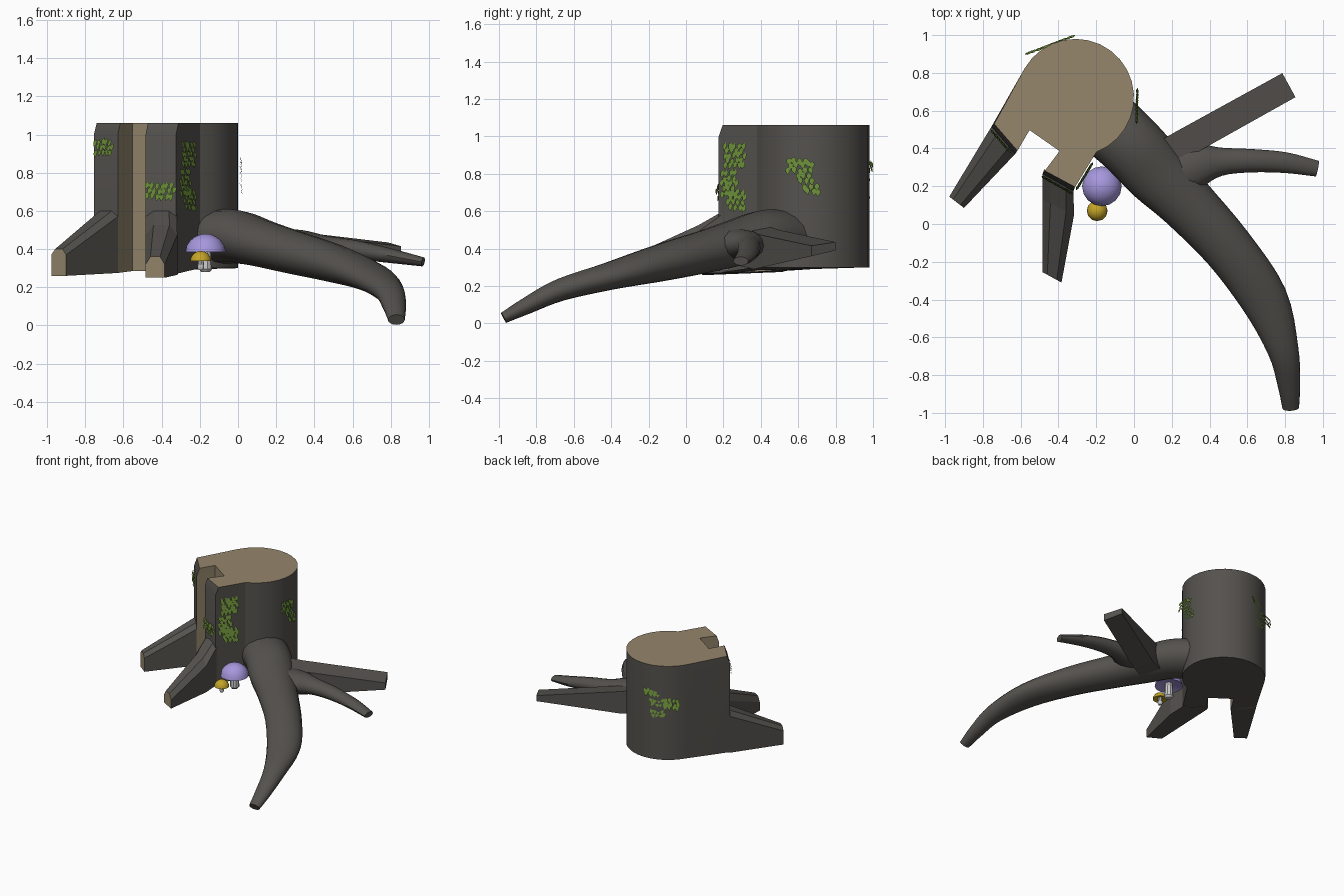
import bpy, bmesh, math, random
from mathutils import Vector

if "Cube" in bpy.data.objects:
    bpy.data.objects.remove(bpy.data.objects["Cube"])

random.seed(4)


def material(name, rgb):
    m = bpy.data.materials.new(name)
    m.diffuse_color = (*rgb, 1)
    m.use_nodes = True
    m.node_tree.nodes["Principled BSDF"].inputs["Base Color"].default_value = m.diffuse_color
    return m


BARK = material("bark", (0.09, 0.084, 0.075))
WOOD = material("cut_wood", (0.30, 0.24, 0.15))
MOSS = material("moss_green", (0.13, 0.24, 0.035))
LILAC = material("lilac", (0.38, 0.31, 0.72))
GOLD = material("gold", (0.55, 0.37, 0.02))
PALE = material("pale_stem", (0.55, 0.55, 0.55))


def finish(name, bm, mats, angle=None):
    bmesh.ops.recalc_face_normals(bm, faces=bm.faces)
    me = bpy.data.meshes.new(name)
    bm.to_mesh(me)
    bm.free()
    ob = bpy.data.objects.new(name, me)
    bpy.context.collection.objects.link(ob)
    for m in mats:
        me.materials.append(m)
    if angle:
        bpy.ops.object.select_all(action='DESELECT')
        bpy.context.view_layer.objects.active = ob
        ob.select_set(True)
        bpy.ops.object.shade_smooth_by_angle(angle=math.radians(angle))
    return ob


def loft(name, rings, mats, angle=None, end_mat=0, side_mats=None):
    """Skin closed rings of points and cap both ends."""
    bm = bmesh.new()
    vs = [[bm.verts.new(p) for p in r] for r in rings]
    n = len(vs[0])
    for a, b in zip(vs, vs[1:]):
        for i in range(n):
            j = (i + 1) % n
            f = bm.faces.new((a[i], a[j], b[j], b[i]))
            f.material_index = side_mats[i] if side_mats else 0
    bm.faces.new(vs[0][::-1])
    bm.faces.new(vs[-1]).material_index = end_mat
    return finish(name, bm, mats, angle)


# Stump: round back, two fins and a notch between them
arc = [math.radians(-69 + 219 * i / 18) for i in range(19)]
outline = [(-0.31 + 0.31 * math.cos(a), 0.67 + 0.31 * math.sin(a)) for a in arc]
na = len(outline)
outline += [(-0.755, 0.515), (-0.63, 0.37), (-0.553, 0.497), (-0.394, 0.386),
            (-0.484, 0.265), (-0.325, 0.175)]
rim = outline[:na] + [(-0.74, 0.53), (-0.617, 0.388), (-0.553, 0.497), (-0.394, 0.386),
                      (-0.472, 0.282), (-0.312, 0.196)]
low = [0.30] * na + [0.28, 0.275, 0.285, 0.285, 0.27, 0.27]
sides = [0] * (na + 1) + [1, 1, 1, 0, 0]
loft("stump", [[(x, y, z) for (x, y), z in zip(outline, low)],
               [(x, y, 1.0) for x, y in outline],
               [(x, y, 1.06) for x, y in rim]], [BARK, WOOD], 25, 1, sides)


# Cut fin roots with chamfered tops
def fin_section(a, b, zb, zt, c):
    a, b = Vector(a), Vector(b)
    p = [(0, zb), (0, zt - c), (0.25, zt), (0.75, zt), (1, zt - c), (1, zb)]
    return [(*a.lerp(b, t), z) for t, z in p]


loft("left_fin_root", [fin_section((-0.745, 0.53), (-0.62, 0.39), 0.28, 0.61, 0.03),
                       fin_section((-0.755, 0.515), (-0.63, 0.37), 0.275, 0.60, 0.03),
                       fin_section((-0.978, 0.145), (-0.90, 0.085), 0.26, 0.40, 0.03)],
     [BARK, WOOD], end_mat=1)
loft("middle_fin_root", [fin_section((-0.475, 0.29), (-0.315, 0.19), 0.27, 0.61, 0.03),
                         fin_section((-0.484, 0.265), (-0.32, 0.175), 0.27, 0.60, 0.03),
                         fin_section((-0.484, 0.13), (-0.318, 0.045), 0.265, 0.525, 0.05),
                         fin_section((-0.484, -0.255), (-0.384, -0.31), 0.25, 0.36, 0.04)],
     [BARK, WOOD], end_mat=1)


# Round roots: smooth path of (x, y, z, width radius, height radius)
def root(name, path, n=16, steps=4):
    pts = [Vector(p) for p in path]
    pts = [2 * pts[0] - pts[1]] + pts + [2 * pts[-1] - pts[-2]]
    samples = []
    for i in range(1, len(pts) - 2):
        p0, p1, p2, p3 = pts[i - 1:i + 3]
        for k in range(steps):
            t = k / steps
            samples.append(0.5 * (2 * p1 + (p2 - p0) * t + (2 * p0 - 5 * p1 + 4 * p2 - p3) * t * t
                                  + (3 * p1 - p0 - 3 * p2 + p3) * t ** 3))
    samples.append(pts[-2])
    rings = []
    for i, s in enumerate(samples):
        d = samples[min(i + 1, len(samples) - 1)] - samples[max(i - 1, 0)]
        t = Vector(d[:3]).normalized()
        side = t.cross(Vector((0, 0, 1))).normalized()
        up = side.cross(t)
        c = Vector(s[:3])
        rings.append([c + side * s[3] * math.cos(a) + up * s[4] * math.sin(a)
                      for a in (2 * math.pi * k / n for k in range(n))])
    return loft(name, rings, [BARK], 40)


root("main_root", [(-0.14, 0.53, 0.465, 0.18, 0.145), (-0.01, 0.41, 0.465, 0.175, 0.14),
                   (0.12, 0.27, 0.43, 0.17, 0.125), (0.28, 0.11, 0.385, 0.15, 0.115),
                   (0.50, -0.13, 0.325, 0.135, 0.10), (0.69, -0.40, 0.255, 0.125, 0.075),
                   (0.79, -0.67, 0.18, 0.082, 0.06), (0.82, -0.85, 0.095, 0.06, 0.045),
                   (0.83, -0.975, 0.03, 0.044, 0.03)])
root("curved_branch_root", [(0.16, 0.25, 0.42, 0.15, 0.09), (0.33, 0.31, 0.42, 0.12, 0.08),
                            (0.46, 0.33, 0.41, 0.075, 0.06), (0.62, 0.335, 0.395, 0.062, 0.05),
                            (0.80, 0.325, 0.365, 0.055, 0.038), (0.97, 0.293, 0.333, 0.042, 0.024)], 12)


# Squared branch root
def box_section(cx, cy, w, z0, z1):
    sx, sy = -0.48 * w / 2, 0.877 * w / 2
    return [(cx + sx, cy + sy, z0 + 0.03), (cx - sx, cy - sy, z0),
            (cx - sx, cy - sy, z1 - 0.02), (cx + sx, cy + sy, z1)]


loft("square_branch_root", [box_section(0.11, 0.34, 0.15, 0.31, 0.53),
                            box_section(0.27, 0.43, 0.15, 0.29, 0.50),
                            box_section(0.82, 0.735, 0.145, 0.36, 0.435)], [BARK])


# Mushrooms: lathed cap and stem
def lathe(name, cx, cy, profile, mat, n):
    rings = [[(cx + r * math.cos(2 * math.pi * k / n), cy + r * math.sin(2 * math.pi * k / n), z)
              for k in range(n)] for r, z in profile]
    return loft(name, rings, [mat], 35)


def mushroom(name, cx, cy, r, z_foot, z_cap, h, mat, n):
    dome = [(r * 0.3, z_cap + h * 0.2), (r, z_cap)]
    dome += [(r * math.cos(a), z_cap + h * math.sin(a)) for a in (0.35, 0.7, 1.05, 1.35, 1.54)]
    lathe(name + "_cap", cx, cy, dome, mat, n)
    lathe(name + "_stem", cx, cy, [(r * 0.22, z_foot), (r * 0.33, z_foot + 0.015),
                                   (r * 0.3, z_cap - 0.02), (r * 0.25, z_cap + h * 0.25)], PALE, 10)


mushroom("large_mushroom", -0.17, 0.20, 0.105, 0.28, 0.385, 0.095, LILAC, 16)
mushroom("small_mushroom", -0.195, 0.07, 0.055, 0.29, 0.338, 0.052, GOLD, 12)


# Moss: overlapping small leaves on the bark, in rectangles (u0, u1, z0, z1)
def moss(name, start, end, rects):
    d = (Vector(end) - Vector(start)).normalized()
    along, out = Vector((d.x, d.y, 0)), Vector((d.y, -d.x, 0))
    base = Vector((*start, 0))
    bm = bmesh.new()
    for u0, u1, z0, z1 in rects:
        row, z = 0, z1
        while z > z0 + 0.02:
            u = u0 + 0.008 + (row % 2) * 0.014
            while u < u1:
                c = base + along * (u + random.uniform(-.005, .005)) + out * 0.006
                c.z = z + random.uniform(-.006, .006)
                lean = random.uniform(-0.008, 0.008)
                leaf = [(0, 0, 0), (0.014, -0.012, 0.006), (0.012, -0.026, 0.010),
                        (lean, -0.042, 0.014), (-0.012, -0.026, 0.010), (-0.014, -0.012, 0.006)]
                bm.faces.new([bm.verts.new(c + along * a + out * o + Vector((0, 0, h)))
                              for a, h, o in leaf])
                u += 0.029
            z -= 0.027
            row += 1
    finish(name, bm, [MOSS])


moss("moss_left_fin", (-0.755, 0.515), (-0.63, 0.37), [(0.02, 0.17, 0.88, 0.98)])
moss("moss_middle_front", (-0.484, 0.265), (-0.325, 0.175), [(0.01, 0.18, 0.65, 0.75)])
moss("moss_middle_side", (-0.325, 0.175), (-0.2, 0.38),
     [(0.04, 0.17, 0.82, 0.97), (0.02, 0.12, 0.68, 0.82), (0.06, 0.18, 0.60, 0.72)])
moss("moss_right", (0.0, 0.53), (0.005, 0.73),
     [(0.01, 0.11, 0.81, 0.89), (0.06, 0.15, 0.74, 0.81), (0.10, 0.19, 0.68, 0.75),
      (0.11, 0.16, 0.81, 0.87)])
moss("moss_back", (-0.31, 0.985), (-0.56, 0.89),
     [(0.0, 0.11, 0.80, 0.87), (0.05, 0.16, 0.73, 0.80), (0.16, 0.27, 0.72, 0.80),
      (0.05, 0.16, 0.65, 0.71)])
